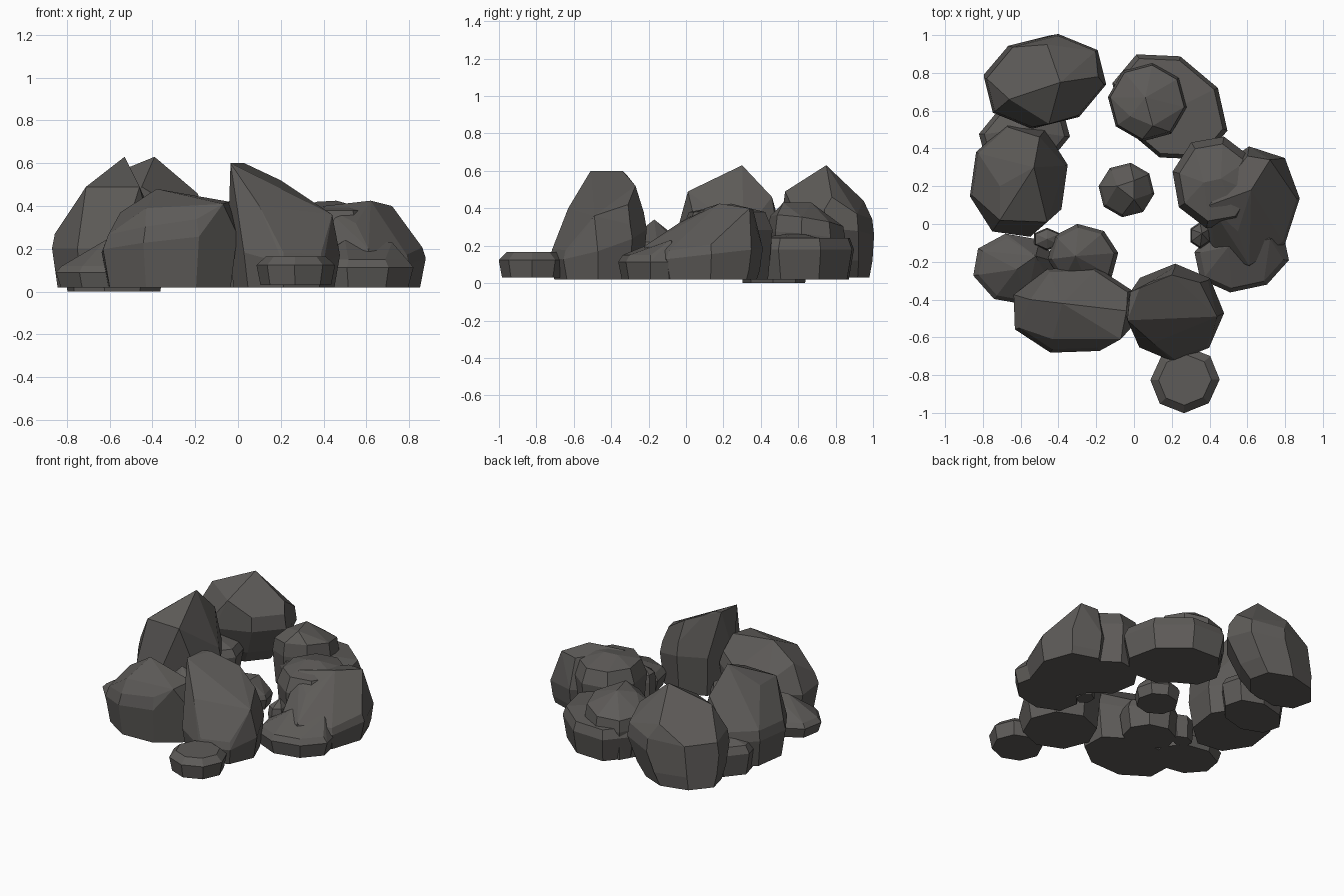
import bpy
import bmesh
from math import sin, cos, radians, pi
from mathutils import Vector

cube = bpy.data.objects.get("Cube")
if cube:
    bpy.data.objects.remove(cube, do_unlink=True)

# One weathered stone colour for every rock
stone = bpy.data.materials.new("dark_grey_stone")
stone.use_nodes = True
colour = (.11, .104, .098, 1)
stone.diffuse_color = colour
shader = next(n for n in stone.node_tree.nodes if n.type == 'BSDF_PRINCIPLED')
shader.inputs["Base Color"].default_value = colour
shader.inputs["Roughness"].default_value = .9


def rock(name, centre, radius, shoulder, peaks, turn=0, sides=8, floor=.02,
         tilt=(0, 0), inset=.88, foot=.9, slide=(0, 0)):
    """Faceted boulder: hull of a footing, a tilted shoulder and some peaks."""
    bm = bmesh.new()
    spin = radians(turn)
    belly = floor + .25 * shoulder
    # Each ring: height, scale, share of the tilt, share of the foot's slide
    rings = ((floor, foot, 0, 1), (belly, .5 + foot / 2, 0, .6),
             (.75 * shoulder, 1, .75, 0), (shoulder, inset, 1, 0))
    for height, scale, lean, shift in rings:
        for i in range(sides):
            a = 2 * pi * (i + .5) / sides
            u = radius[0] * scale * cos(a)
            v = radius[1] * scale * sin(a)
            dx = u * cos(spin) - v * sin(spin)
            dy = u * sin(spin) + v * cos(spin)
            z = height + lean * (tilt[0] * dx + tilt[1] * dy)
            bm.verts.new((centre[0] + dx + shift * slide[0],
                          centre[1] + dy + shift * slide[1], max(z, floor)))
    for peak in peaks:
        bm.verts.new(Vector(peak))
    hull = bmesh.ops.convex_hull(bm, input=bm.verts[:])
    inner = set(hull["geom_interior"]) | set(hull["geom_unused"])
    spare = [g for g in inner if isinstance(g, bmesh.types.BMVert)]
    bmesh.ops.delete(bm, geom=spare, context='VERTS')
    # Merge nearly level triangles into broad flat facets
    bmesh.ops.dissolve_limit(bm, angle_limit=radians(8),
                             verts=bm.verts[:], edges=bm.edges[:])
    bmesh.ops.recalc_face_normals(bm, faces=bm.faces[:])
    mesh = bpy.data.meshes.new(name)
    bm.to_mesh(mesh)
    bm.free()
    mesh.materials.append(stone)
    obj = bpy.data.objects.new(name, mesh)
    bpy.context.collection.objects.link(obj)
    return obj


# Back boulders
rock("back_right_boulder", centre=(-.47, .755), radius=(.335, .245),
     shoulder=.36, tilt=(.1, -.1), inset=.96, foot=.74, slide=(-.07, .04),
     peaks=[(-.39, .75, .63), (-.46, .95, .44), (-.66, .66, .52),
            (-.19, .78, .46), (-.45, .53, .49)], turn=14, floor=.03)
rock("back_right_wedge_stone", centre=(-.58, .47), radius=(.25, .18),
     shoulder=.2, peaks=[(-.6, .5, .27)], turn=15, floor=0)
rock("back_left_boulder", centre=(.19, .62), radius=(.34, .26),
     shoulder=.24, peaks=[(.2, .6, .27)], turn=-40, inset=.92)
rock("back_left_top_stone", centre=(.07, .645), radius=(.21, .21),
     shoulder=.33, inset=.94, turn=15, tilt=(.1, -.15),
     peaks=[(.06, .67, .43), (.1, .52, .43), (-.02, .57, .4)])

# Right side boulders
rock("right_boulder", centre=(-.61, .23), radius=(.265, .31),
     shoulder=.27, inset=.95, turn=-8,
     peaks=[(-.53, .3, .63), (-.71, .02, .49), (-.46, .01, .49),
            (-.71, .2, .49), (-.5, .46, .46)])
rock("right_front_low_stone", centre=(-.62, -.24), radius=(.24, .19),
     shoulder=.12, turn=-10,
     peaks=[(-.62, -.24, .24), (-.52, -.17, .27)])
rock("right_inner_stone", centre=(-.27, -.17), radius=(.19, .17),
     shoulder=.22, peaks=[(-.31, -.17, .34)], turn=-15)
rock("right_tiny_stone", centre=(-.46, -.08), radius=(.08, .06),
     shoulder=.18, peaks=[(-.46, -.08, .21)], sides=6)

# Front boulders
rock("front_right_boulder", centre=(-.32, -.455), radius=(.34, .24),
     shoulder=.3, tilt=(.15, -.1), turn=2, inset=.92,
     peaks=[(-.38, -.42, .48), (-.04, -.46, .42), (-.55, -.4, .37),
            (-.43, -.61, .39), (-.07, -.61, .41)])
rock("front_tall_boulder", centre=(.215, -.47), radius=(.262, .26),
     shoulder=.28, tilt=(-.2, .4), inset=.94, turn=22,
     peaks=[(-.035, -.51, .6), (-.02, -.36, .6), (.03, -.34, .6),
            (.08, -.31, .57), (.2, -.27, .52), (.35, -.31, .42),
            (.44, -.49, .36), (.1, -.63, .4)])
rock("front_step_stone", centre=(.27, -.825), radius=(.185, .175),
     shoulder=.165, peaks=[], inset=.76, turn=22, floor=.03)

# Left side boulders
rock("left_inner_boulder", centre=(.43, .22), radius=(.23, .25),
     shoulder=.38, peaks=[(.46, .24, .425), (.37, .22, .42)],
     turn=10, inset=.84)
rock("left_outer_boulder", centre=(.61, .09), radius=(.26, .33),
     shoulder=.2, tilt=(0, .15), inset=.94, turn=-18,
     peaks=[(.62, .18, .425), (.72, .34, .4), (.6, .36, .39),
            (.4, .1, .4), (.55, -.04, .32), (.61, -.22, .2)])
rock("left_front_low_stone", centre=(.57, -.17), radius=(.26, .19),
     shoulder=.15, peaks=[(.5, -.12, .24), (.72, -.08, .23)], turn=12)
rock("left_tiny_stone", centre=(.35, -.06), radius=(.06, .07),
     shoulder=.2, peaks=[(.36, -.05, .25)], sides=6)

# Lone stone in the middle of the ring
rock("centre_stone", centre=(-.04, .18), radius=(.15, .145),
     shoulder=.12, inset=.9, turn=14,
     peaks=[(-.09, .2, .21), (0, .23, .21), (0, .13, .21)])
